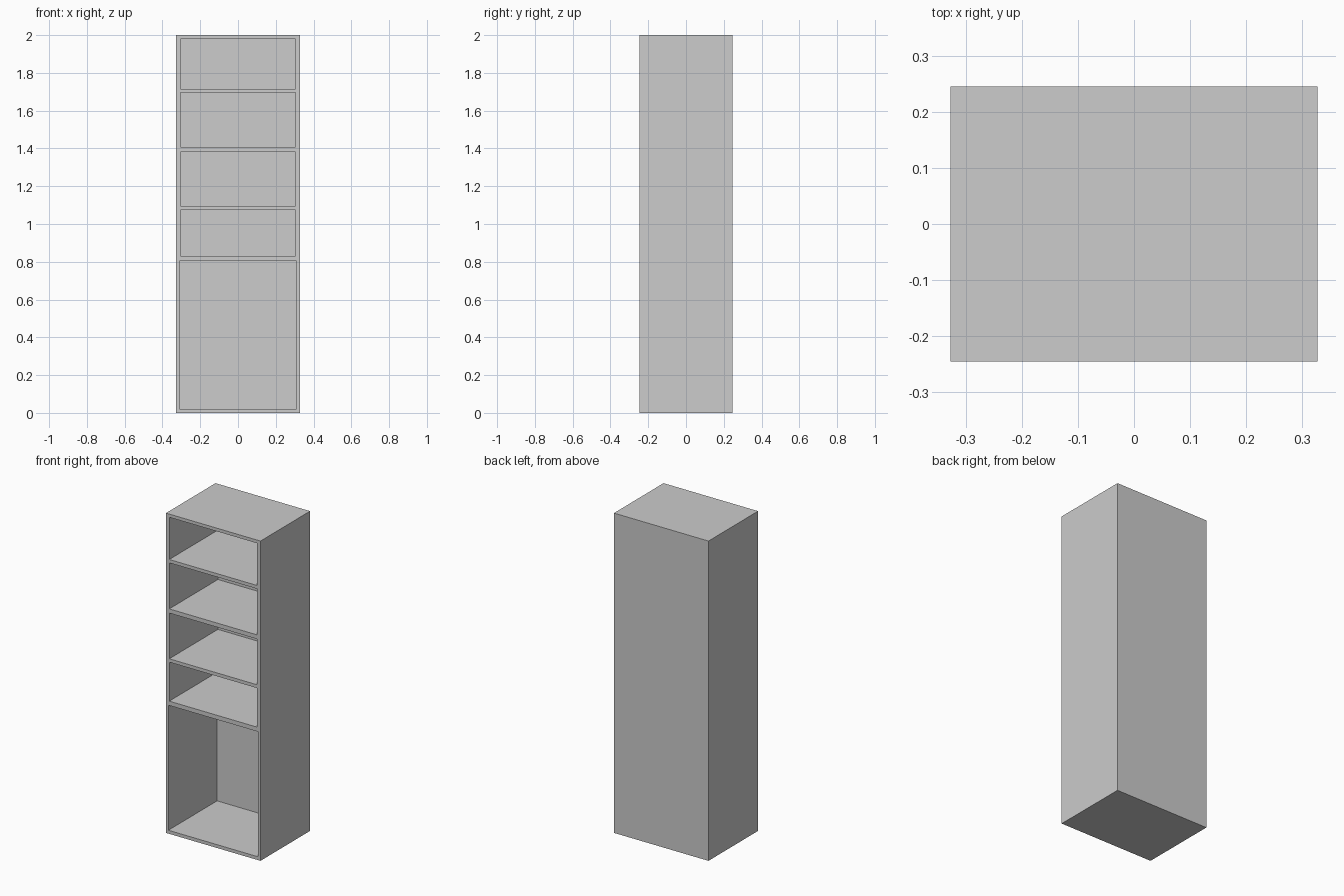
import bpy

if "Cube" in bpy.data.objects:
    bpy.data.objects.remove(bpy.data.objects["Cube"], do_unlink=True)

GREY = (0.604, 0.604, 0.604, 1)
grey = bpy.data.materials.new("light grey")
grey.use_nodes = True
grey.diffuse_color = GREY
grey.node_tree.nodes["Principled BSDF"].inputs["Base Color"].default_value = GREY

HALF_W, HALF_D, HEIGHT = 0.327, 0.245, 2.0
BACK = 0.236


def box(name, x, y, z):
    """Box from (min, max) pairs along each axis."""
    bpy.ops.mesh.primitive_cube_add(size=1, location=[sum(p) / 2 for p in (x, y, z)])
    ob = bpy.context.object
    ob.name = name
    ob.scale = [p[1] - p[0] for p in (x, y, z)]
    bpy.ops.object.transform_apply(location=False, rotation=False, scale=True)
    ob.data.materials.append(grey)
    return ob


# Solid cabinet body; its compartments are cut from the front
cabinet = box("cabinet", (-HALF_W, HALF_W), (-HALF_D, HALF_D), (0, HEIGHT))

# Compartments: half width, bottom, top
compartments = [
    (0.31, 0.021, 0.803),
    (0.304, 0.83, 1.074),
    (0.304, 1.095, 1.381),
    (0.304, 1.407, 1.695),
    (0.304, 1.716, 1.98),
]
for i, (half, low, high) in enumerate(compartments):
    cutter = box(f"compartment_cutter_{i + 1}", (-half, half), (-HALF_D - 0.1, BACK), (low, high))
    cut = cabinet.modifiers.new(f"compartment_{i + 1}", 'BOOLEAN')
    cut.operation = 'DIFFERENCE'
    cut.solver = 'EXACT'
    cut.object = cutter
    bpy.context.view_layer.objects.active = cabinet
    bpy.ops.object.modifier_apply(modifier=cut.name)
    bpy.data.objects.remove(cutter, do_unlink=True)
